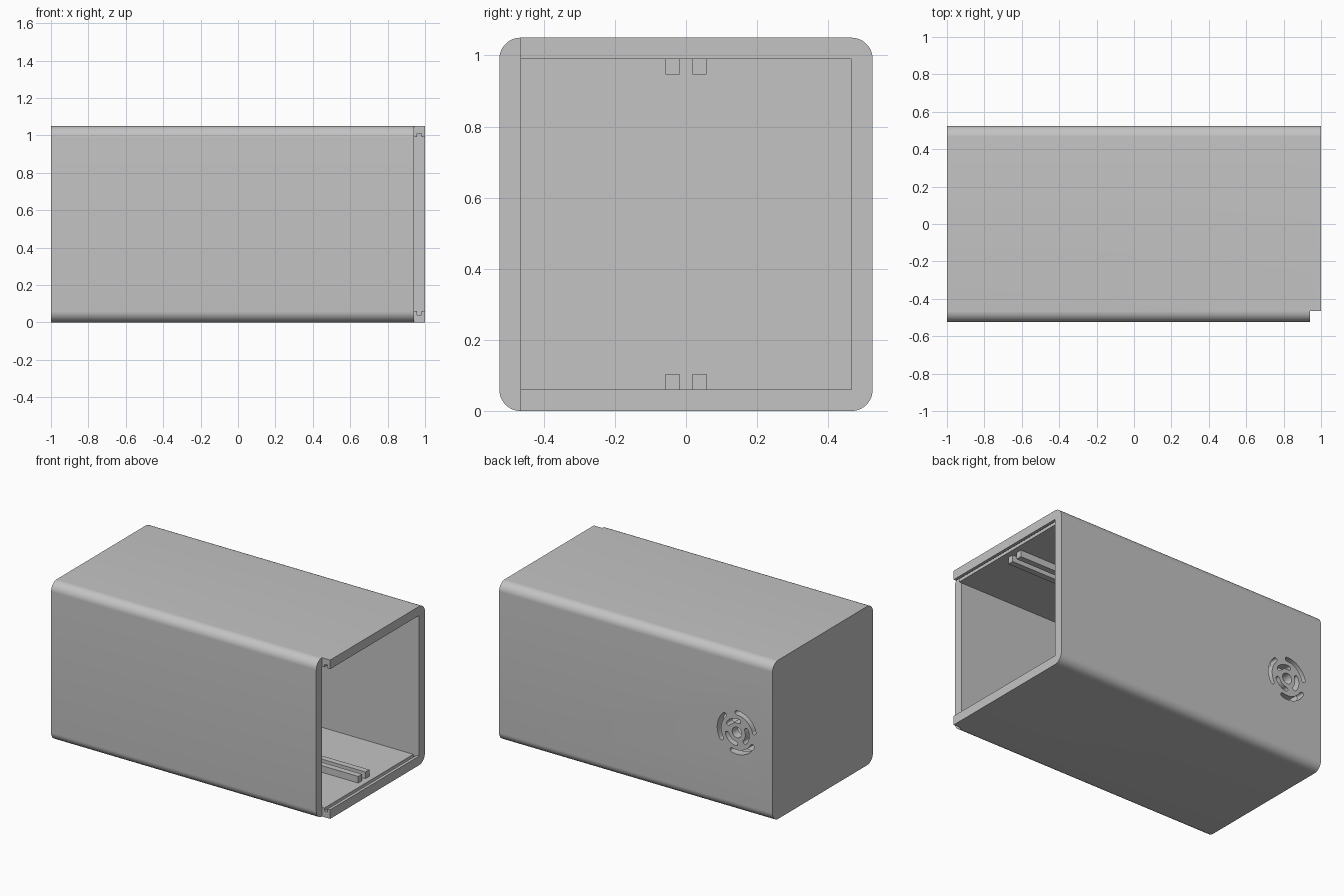
import bpy, bmesh
from math import cos, sin, pi, radians
from mathutils import Vector

cube = bpy.data.objects.get("Cube")
if cube:
    bpy.data.objects.remove(cube, do_unlink=True)

L, H, WALL, R = 1.0, 0.525, 0.06, 0.06
INNER = H - WALL

grey = bpy.data.materials.new("light grey")
grey.use_nodes = True
grey.diffuse_color = (0.55, 0.55, 0.55, 1)
grey.node_tree.nodes["Principled BSDF"].inputs["Base Color"].default_value = (0.55, 0.55, 0.55, 1)


def prism(name, points, depth):
    """Extrude a closed outline along a vector into a solid."""
    bm = bmesh.new()
    face = bm.faces.new([bm.verts.new(p) for p in points])
    new = bmesh.ops.extrude_face_region(bm, geom=[face])["geom"]
    bmesh.ops.translate(bm, vec=Vector(depth), verts=[v for v in new if isinstance(v, bmesh.types.BMVert)])
    bmesh.ops.recalc_face_normals(bm, faces=bm.faces)
    mesh = bpy.data.meshes.new(name)
    bm.to_mesh(mesh)
    bm.free()
    mesh.materials.append(grey)
    obj = bpy.data.objects.new(name, mesh)
    bpy.context.collection.objects.link(obj)
    return obj


def box(name, x, y, z):
    outline = [(x[0], y[0], z[0]), (x[0], y[1], z[0]), (x[0], y[1], z[1]), (x[0], y[0], z[1])]
    return prism(name, outline, (x[1] - x[0], 0, 0))


def cut(obj, cutter):
    mod = obj.modifiers.new("cut", "BOOLEAN")
    mod.operation, mod.solver, mod.object = "DIFFERENCE", "EXACT", cutter
    bpy.context.view_layer.objects.active = obj
    bpy.ops.object.modifier_apply(modifier=mod.name)
    bpy.data.objects.remove(cutter, do_unlink=True)


# Rounded square tube body
outline = []
for k, (sy, sz) in enumerate([(1, 1), (-1, 1), (-1, -1), (1, -1)]):
    for i in range(13):
        a = pi / 2 * (k + i / 12)
        outline.append((-L, sy * (H - R) + R * cos(a), H + sz * (H - R) + R * sin(a)))
body = prism("housing", outline, (2 * L, 0, 0))

# Cavity open at one end, and the notch where a lid slides in
cut(body, box("cavity", (-L + WALL, L + 0.1), (-INNER, INNER), (WALL, 2 * H - WALL)))
cut(body, box("lid_notch", (L - WALL, L + 0.1), (-H - 0.1, -INNER), (-0.1, 2 * H + 0.1)))

# Lid grooves in floor and ceiling
for z in ((WALL - 0.02, WALL + 0.02), (2 * H - WALL - 0.02, 2 * H - WALL + 0.02)):
    cut(body, box("lid_groove", (0.957, 0.98), (-H - 0.1, INNER), z))

# Vent in the back wall: centre hole and two rings of round-ended slots
VX = -0.74


def vent_point(r, a, du=0.0, dv=0.0):
    return (VX - r * cos(a) - du, INNER - 0.03, H + r * sin(a) + dv)


def slot(r, half_width, centre, half_span):
    a0, a1 = radians(centre - half_span), radians(centre + half_span)
    pts = [vent_point(r + half_width, a0 + (a1 - a0) * i / 14) for i in range(15)]
    for i in range(1, 6):
        b = a1 + pi * i / 6
        pts.append(vent_point(r, a1, half_width * cos(b), half_width * sin(b)))
    pts += [vent_point(r - half_width, a1 - (a1 - a0) * i / 14) for i in range(15)]
    for i in range(1, 6):
        b = a0 + pi + pi * i / 6
        pts.append(vent_point(r, a0, half_width * cos(b), half_width * sin(b)))
    return prism("vent_slot", pts, (0, WALL + 0.06, 0))


cut(body, prism("vent_hole", [vent_point(0.035, 2 * pi * i / 24) for i in range(24)], (0, WALL + 0.06, 0)))
for k in range(3):
    cut(body, slot(0.13, 0.014, 52 + 120 * k, 38))
    cut(body, slot(0.076, 0.014, 112 + 120 * k, 32))

# Paired guide rails on floor and ceiling
for level, z in (("floor", (WALL - 0.01, 0.104)), ("ceiling", (2 * H - 0.104, 2 * H - WALL + 0.01))):
    for side, y in (("front", (-0.058, -0.018)), ("back", (0.018, 0.058))):
        box(f"{level}_rail_{side}", (-L + WALL - 0.01, 0.92), y, z)

# Smooth rounded corners, sharp edges kept
bpy.ops.object.select_all(action="DESELECT")
body.select_set(True)
bpy.context.view_layer.objects.active = body
bpy.ops.object.shade_smooth_by_angle(angle=radians(32))
